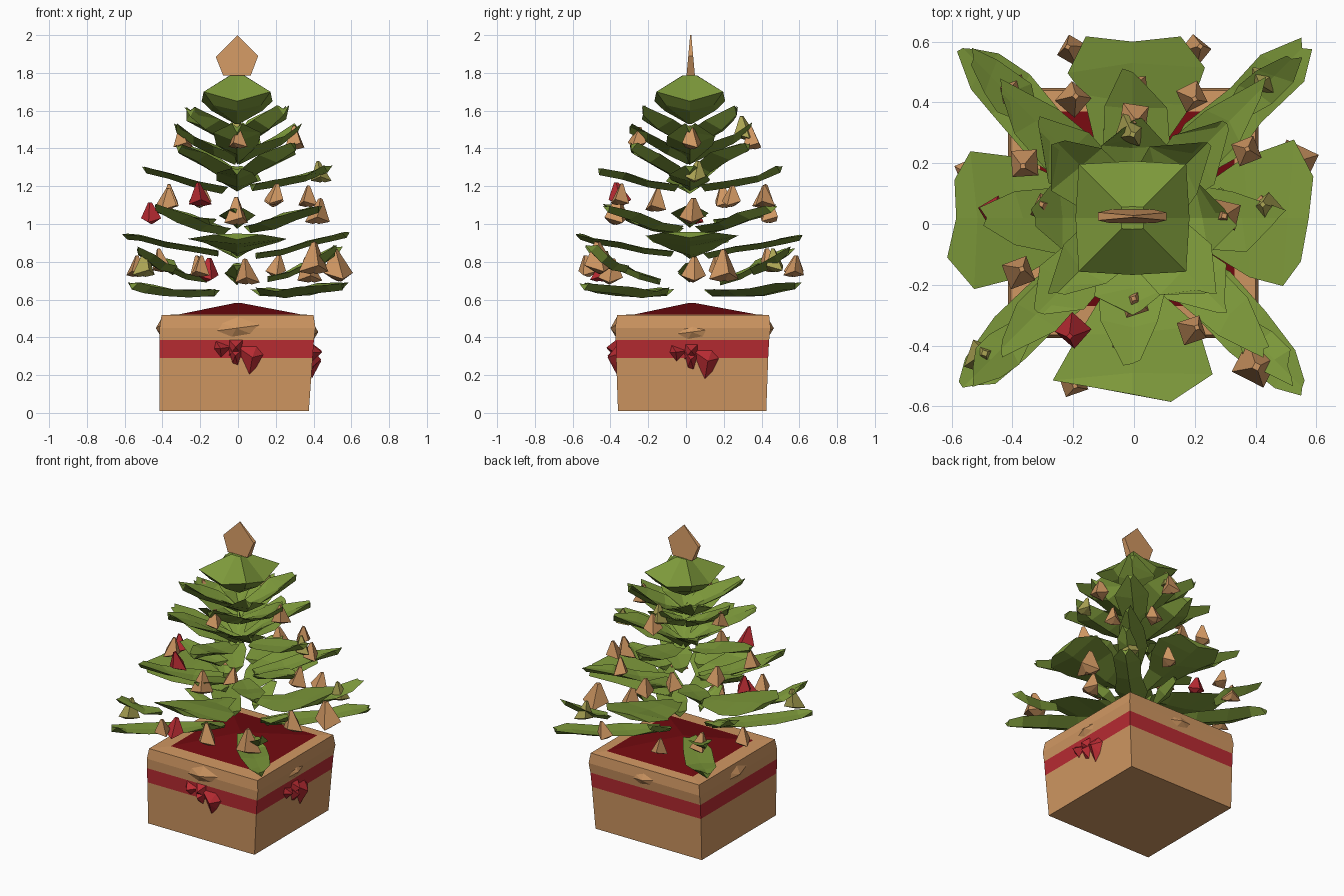
import bpy, bmesh, math, random
from mathutils import Vector, Matrix

if "Cube" in bpy.data.objects:
    bpy.data.objects.remove(bpy.data.objects["Cube"])
random.seed(4)

def mat(name, c):
    m = bpy.data.materials.new(name)
    m.diffuse_color = (*c, 1)
    m.use_nodes = True
    m.node_tree.nodes["Principled BSDF"].inputs["Base Color"].default_value = m.diffuse_color
    return m

GREEN = mat("leaf green", (0.205, 0.318, 0.043))
TAN = mat("cardboard tan", (0.63, 0.31, 0.122))
RED = mat("ribbon red", (0.48, 0.024, 0.032))
DARK = mat("deep red", (0.17, 0.003, 0.005))
OLIVE = mat("pale olive", (0.42, 0.38, 0.09))
CX, CY = -0.005, 0.02          # tree axis

def finish(name, bm, mats):
    bmesh.ops.recalc_face_normals(bm, faces=bm.faces)
    me = bpy.data.meshes.new(name)
    bm.to_mesh(me)
    bm.free()
    for m in mats:
        me.materials.append(m)
    ob = bpy.data.objects.new(name, me)
    bpy.context.collection.objects.link(ob)
    return ob

def loft(bm, rings, cap=True):
    """Skin closed rings of equal size; returns the bands of faces."""
    vs = [[bm.verts.new(p) for p in r] for r in rings]
    n, bands = len(vs[0]), []
    for a, b in zip(vs, vs[1:]):
        bands.append([bm.faces.new((a[i], a[(i+1) % n], b[(i+1) % n], b[i])) for i in range(n)])
    if cap:
        bm.faces.new(vs[0])
        bm.faces.new(vs[-1])
    return bands

# Box with painted ribbon band and red peaked lining
def square(x0, x1, y0, y1, z):
    return [(x0, y0, z), (x1, y0, z), (x1, y1, z), (x0, y1, z)]

bm = bmesh.new()
bands = loft(bm, [square(-.415, .375, -.36, .425, 0.01), square(-.415, .395, -.37, .435, .29),
                  square(-.415, .402, -.372, .44, .385), square(-.415, .41, -.375, .448, .45),
                  square(-.405, .40, -.365, .44, .517), square(-.31, .33, -.27, .37, .522),
                  square(-.01, .01, .02, .04, .583)])
for f in bands[1]:
    f.material_index = 1
for f in list(bands[5]) + [f for f in bm.faces if f.calc_center_median().z > .57]:
    f.material_index = 2
finish("gift_box", bm, [TAN, RED, DARK])

# Bows and folded paper, made facing -y then turned to each side
def flap(bm, pts, depth, mi):
    """Outline in (x, z), pulled out to a ridge point in front."""
    back = [bm.verts.new((x, 0.02, z)) for x, z in pts]
    c = Vector((sum(p[0] for p in pts) / len(pts), -depth, sum(p[1] for p in pts) / len(pts)))
    tip = bm.verts.new(c)
    for i in range(len(back)):
        bm.faces.new((back[i], back[(i+1) % len(back)], tip)).material_index = mi
    bm.faces.new(back).material_index = mi

def bow(name, loc, turn, full=True):
    bm = bmesh.new()
    flap(bm, [(-.15, .43), (-.04, .39), (.09, .41), (.15, .47), (.0, .51), (-.1, .48)], .015, 0)
    if full:
        flap(bm, [(-.03, .35), (-.12, .385), (-.13, .34), (-.09, .29)], .035, 1)
        flap(bm, [(-.02, .36), (.10, .36), (.14, .31), (.10, .24), (.06, .20)], .03, 1)
        flap(bm, [(-.06, .36), (.03, .34), (0, .25), (-.03, .26)], .03, 1)
        flap(bm, [(-.05, .30), (.02, .31), (.03, .39), (-.05, .39)], .035, 1)
    ob = finish(name, bm, [TAN, RED])
    ob.location = loc
    ob.rotation_euler.z = turn

bow("front_bow", (.0, -.385, 0), 0)
bow("right_bow", (.41, .04, -.02), math.pi/2)
bow("back_fold", (0, .45, 0), math.pi, False)
bow("left_fold", (-.42, .04, 0), -math.pi/2, False)

# Tree: tiers of four folded leaves with ragged edges
def leaf(bm, ang, rows, fold=.02, thick=.016):
    rot = Matrix.Rotation(ang, 4, 'Z')
    rings = []
    for i, (r, z, w) in enumerate(rows):
        z += random.uniform(-.01, .01)
        a, b = w * random.uniform(.82, 1.15), w * random.uniform(.82, 1.15)
        j, k = random.uniform(-.035, .03), random.uniform(-.035, .03)
        ring = [(r + j, -a, z + fold), (r, 0, z - thick), (r + k, b, z + fold), (r, 0, z + thick)]
        rings.append([rot @ Vector(p) + Vector((CX, CY, 0)) for p in ring])
    loft(bm, rings)

DIAG = math.pi / 4
tiers = [  # name, turn, fold, rows of (radius, height, half width)
    ("lowest_branches", DIAG, .02, [(.17, .64, .04), (.36, .633, .09), (.55, .638, .085), (.70, .658, .075), (.79, .675, .025)]),
    ("lower_sprigs", DIAG, .02, [(.48, .75, .03), (.58, .78, .07), (.66, .82, .06), (.74, .86, .02)]),
    ("inner_sprigs", 0, .015, [(.16, .70, .02), (.27, .73, .06), (.37, .77, .02)]),
    ("broad_branches", 0, .012, [(.10, .835, .04), (.24, .86, .11), (.38, .888, .19), (.51, .918, .23), (.58, .937, .14)]),
    ("third_branches", DIAG, .02, [(.10, .96, .04), (.28, .98, .085), (.45, 1.03, .08), (.61, 1.085, .02)]),
    ("fourth_lower", 0, .02, [(.14, 1.0, .04), (.28, 1.03, .09), (.42, 1.07, .03)]),
    ("fourth_branches", 0, .02, [(.08, 1.185, .05), (.22, 1.21, .11), (.36, 1.245, .10), (.48, 1.28, .03)]),
    ("fifth_branches", DIAG, .025, [(.02, 1.20, .02), (.15, 1.28, .09), (.30, 1.35, .10), (.44, 1.40, .02)]),
    ("sixth_branches", 0, .035, [(.01, 1.33, .02), (.12, 1.38, .11), (.23, 1.44, .12), (.32, 1.50, .03)]),
    ("seventh_branches", DIAG, .035, [(.01, 1.42, .02), (.12, 1.46, .10), (.24, 1.52, .11), (.35, 1.585, .02)]),
]
for name, turn, fold, rows in tiers:
    bm = bmesh.new()
    for i in range(4):
        leaf(bm, turn + i * math.pi/2, rows, fold)
    finish(name, bm, [GREEN])

# Crown: faceted cap with a pointed underside
bm = bmesh.new()
def crown(r, z, drop):
    return [(CX + (r if i % 2 else r*.75) * math.cos(i*DIAG), CY + (r if i % 2 else r*.75) * math.sin(i*DIAG),
             z - (0 if i % 2 else drop)) for i in range(8)]
loft(bm, [crown(.015, 1.53, 0), crown(.18, 1.63, .03), crown(.25, 1.70, .05), crown(.05, 1.787, 0)])
finish("tree_crown", bm, [GREEN])

# Star: five-sided plate, thinning toward its top
bm = bmesh.new()
shape = [(-.075, 1.785), (.07, 1.785), (.11, 1.89), (0, 2.0), (-.115, 1.885)]
loft(bm, [[(x - .003, .025 + s * (.003 + (2 - z) * .09), z) for x, z in shape] for s in (-1, 1)])
finish("tree_star", bm, [TAN])

# Ornaments: lopsided four-sided pyramids with a blunt point below
def ornament(name, x, y, z, r, m):
    bm = bmesh.new()
    a0 = random.uniform(0, 6)
    dx, dy = random.uniform(-.02, .02), random.uniform(-.02, .02)
    def ring(q, h, k=0):
        return [(x + dx*k + q*math.cos(a0 + i*math.pi/2), y + dy*k + q*math.sin(a0 + i*math.pi/2),
                 z + h + q*.2*(-1)**i) for i in range(4)]
    loft(bm, [ring(r*.25, -r*.95, -.5), ring(r*1.1, -r*.6), ring(r*.2, r*1.25, 1)])
    finish(name, bm, [m])

ornaments = [(0, .35, 1.45, .055), (0, -.26, 1.45, .05), (.30, .03, 1.45, .055), (-.29, .05, 1.45, .05),
             (-.2, .41, 1.14, .055), (.19, .42, 1.14, .05), (-.36, .2, 1.14, .055), (.37, .24, 1.14, .05),
             (-.38, -.16, 1.12, .055), (.19, -.35, 1.15, .05), (-.01, -.37, 1.06, .065), (.42, .03, 1.06, .06),
             (0, .44, 1.06, .055), (-.2, -.52, .77, .05), (.2, .57, .77, .05), (-.2, .57, .77, .05),
             (.05, -.40, .74, .06), (.40, -.46, .81, .075), (.53, .2, .77, .075), (-.54, .17, .77, .05),
             (.38, .04, .75, .06), (-.40, .44, .80, .055)]
for i, (x, y, z, r) in enumerate(ornaments):
    ornament(f"tan_ornament_{i+1}", x, y, z, r, TAN)
for i, p in enumerate([(-.2, -.35, 1.15, .055), (-.46, .04, 1.05, .05), (-.16, -.45, .75, .055)]):
    ornament(f"red_ornament_{i+1}", *p, RED)
for i, p in enumerate([(-.01, .31, 1.50, .055), (.44, .05, 1.27, .05), (-.50, -.44, .78, .06), (.43, .47, .80, .055)]):
    ornament(f"olive_ornament_{i+1}", *p, OLIVE)
